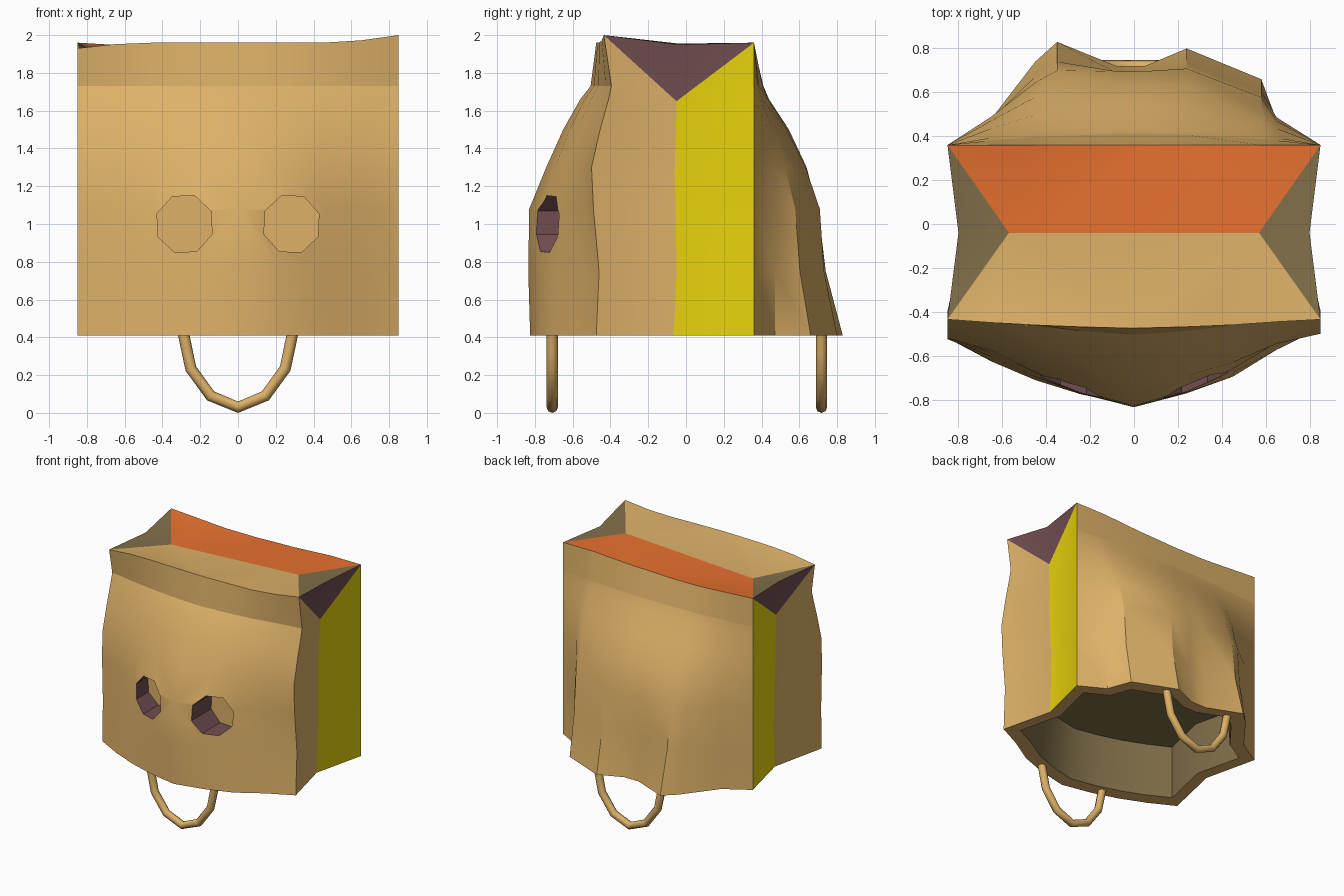
import bpy, bmesh, math

old = bpy.data.objects.get("Cube")
if old:
    bpy.data.objects.remove(old, do_unlink=True)


def material(name, rgb):
    lin = [((c / 255 + 0.055) / 1.055) ** 2.4 for c in rgb] + [1]
    m = bpy.data.materials.new(name)
    m.use_nodes = True
    m.diffuse_color = lin
    m.node_tree.nodes["Principled BSDF"].inputs["Base Color"].default_value = lin
    return m


TAN, YELLOW, PURPLE, ORANGE, OLIVE = range(5)
mats = [material("paper tan", (221, 177, 104)), material("panel yellow", (235, 214, 12)),
        material("dull purple", (113, 77, 80)), material("panel orange", (231, 113, 47)),
        material("inner olive", (129, 111, 73))]


def make_object(name, bm):
    bmesh.ops.recalc_face_normals(bm, faces=bm.faces)
    mesh = bpy.data.meshes.new(name)
    bm.to_mesh(mesh)
    bm.free()
    ob = bpy.data.objects.new(name, mesh)
    bpy.context.collection.objects.link(ob)
    for m in mats:
        mesh.materials.append(m)
    return ob


def select(ob):
    bpy.ops.object.select_all(action='DESELECT')
    ob.select_set(True)
    bpy.context.view_layer.objects.active = ob


# Bag wall profiles, one value per row from the top down
HALF = 0.85
rows = [1.96, 1.73, 1.66, 1.5, 1.3, 1.08, .75, .41]
right_edge = [-.435, -.395, -.415, -.465, -.52, -.525, -.515, -.52]
left_edge = [-.435, -.395, -.41, -.455, -.50, -.49, -.46, -.475]
front_mid = [-.475, -.505, -.56, -.65, -.74, -.83, -.835, -.825]
narrowing = [1, 1, 1, 1.1, 1.3, 1.5, 1.2, 1]
back_bulge = [0, .05, .08, .18, .265, .325, .28, .38]
fold_mix = [0, 0, 0, .03, .15, .35, .62, 1]
crease_x = [.80, .77, .77, .765, .76, .755, .75, .75]
crease_y = [-.04, -.05, -.05, -.055, -.06, -.055, -.05, -.065]
crease_z = [1.95, 1.65, 1.59, 1.46, 1.28, 1.08, .75, .41]
FRONT_LIFT = {-HALF: -.03, -.65: -.008, .65: .012, HALF: .04}
BACK_LIFT = {-.65: -.012, -.45: -.025, -.35: -.03, -.08: -.03, .05: -.025, .24: -.02}

# Columns: front curve weight, and the depth of the folds at the back hem
front_cols = [(-HALF, 0), (-.65, .36), (-.45, .64), (-.24, .85), (0, 1),
              (.24, .84), (.45, .62), (.65, .27), (HALF, 0)]
back_cols = [(HALF, 0), (.65, .11), (.58, .30), (.24, .44), (.05, .36),
             (-.08, .36), (-.35, .47), (-.45, .38), (-.65, .12), (-HALF, 0)]
NF, NB = len(front_cols), len(back_cols)


def ring(i):
    z = rows[i]
    rim = 1 if i == 0 else 0
    pts = []
    for x, w in front_cols:
        s = (x + HALF) / (2 * HALF)
        edge = right_edge[i] * (1 - s) + left_edge[i] * s
        y = edge + w ** narrowing[i] * (front_mid[i] - edge)
        pts.append((x, y, z + rim * FRONT_LIFT.get(x, 0)))
    pts.append((crease_x[i], crease_y[i], crease_z[i]))
    for x, fold in back_cols:
        smooth = back_bulge[i] * (1 - (x / HALF) ** 2)
        y = .36 + smooth * (1 - fold_mix[i]) + fold * fold_mix[i]
        pts.append((x, y, z + rim * BACK_LIFT.get(x, 0)))
    pts.append((-crease_x[i], crease_y[i], crease_z[i] - .02 * rim))
    return pts


bm = bmesh.new()
rings = [[bm.verts.new(p) for p in ring(i)] for i in range(len(rows))]
N = len(rings[0])
FR, CR, BR, BL, CL = NF - 1, NF, NF + 1, NF + NB, N - 1


def face(verts, mat=TAN):
    bm.faces.new(verts).material_index = mat


# Outer walls, with pinched triangles at the top of each side
for i in range(len(rows) - 1):
    a, b = rings[i], rings[i + 1]
    for j in range(N):
        k = (j + 1) % N
        mat = YELLOW if j in (CR, BL) else TAN
        if i == 0 and j in (FR, BL):
            face([a[j], a[k], b[k]], PURPLE)
            face([a[j], b[k], b[j]], mat)
        elif i == 0 and j in (CR, CL):
            face([a[j], a[k], b[j]], PURPLE)
            face([a[k], b[k], b[j]], mat)
        else:
            face([a[j], a[k], b[k], b[j]], mat)

# Sharp fold line below the rim band
for j in list(range(FR)) + list(range(BR, BL)):
    bm.edges.get((rings[1][j], rings[1][j + 1])).smooth = False

# Folded top
top = rings[0]
v_right = bm.verts.new((.57, -.04, 1.955))
v_left = bm.verts.new((-.57, -.04, 1.895))
face(top[:NF] + [v_right, v_left])
face(top[BR:BL + 1] + [v_left, v_right], ORANGE)
for corner_a, crease, corner_b, v in ((FR, CR, BR, v_right), (BL, CL, 0, v_left)):
    face([top[corner_a], top[crease], v], OLIVE)
    face([top[crease], top[corner_b], v], OLIVE)

# Hem and shallow cavity underneath
hem = rings[-1]
inner = [bm.verts.new((v.co.x * .875, v.co.y * .865, v.co.z)) for v in hem]
ceil = [bm.verts.new((v.co.x * .85, v.co.y * .82, .82)) for v in hem]
for j in range(N):
    k = (j + 1) % N
    face([hem[j], hem[k], inner[k], inner[j]])
    face([inner[j], inner[k], ceil[k], ceil[j]], OLIVE)
face(ceil, OLIVE)
bmesh.ops.triangulate(bm, faces=[f for f in bm.faces if len(f.verts) > 4])
bag = make_object("paper_bag", bm)

# Eye holes cut as blind eight-sided pockets
for side, name in ((-1, "right_eye_cutter"), (1, "left_eye_cutter")):
    bm = bmesh.new()
    outline = []
    for n in range(8):
        t = math.radians(45 * n + 20)
        outline.append((side * (.283 + .155 * math.cos(t)), 1.0 + .16 * math.sin(t)))
    near = [bm.verts.new((x, -1, z)) for x, z in outline]
    far = [bm.verts.new((x, -.54, z)) for x, z in outline]
    for n in range(8):
        k = (n + 1) % 8
        face([near[n], near[k], far[k], far[n]], PURPLE)
    face(near)
    face(far)
    cutter = make_object(name, bm)
    cutter.hide_render = True
    mod = bag.modifiers.new("eye", 'BOOLEAN')
    mod.operation = 'DIFFERENCE'
    mod.solver = 'EXACT'
    mod.object = cutter
    select(bag)
    bpy.ops.object.modifier_apply(modifier=mod.name)
    bpy.data.objects.remove(cutter, do_unlink=True)

select(bag)
bpy.ops.object.shade_smooth_by_angle(angle=math.radians(28), keep_sharp_edges=True)

# Cord handles hanging from the front and back hems
half_path = [(.295, .45), (.27, .33), (.25, .235), (.145, .09)]
path = [(-x, z) for x, z in half_path] + [(0, .03)] + half_path[::-1]
for name, y in (("front_handle", -.708), ("back_handle", .717)):
    curve = bpy.data.curves.new(name, 'CURVE')
    curve.dimensions = '3D'
    curve.bevel_depth = .03
    curve.bevel_resolution = 2
    curve.use_fill_caps = True
    spline = curve.splines.new('POLY')
    spline.points.add(len(path) - 1)
    for point, (x, z) in zip(spline.points, path):
        point.co = (x, y, z, 1)
    curve.materials.append(mats[TAN])
    handle = bpy.data.objects.new(name, curve)
    bpy.context.collection.objects.link(handle)
    select(handle)
    bpy.ops.object.convert(target='MESH')
    bpy.ops.object.shade_smooth_by_angle(angle=math.radians(50))
